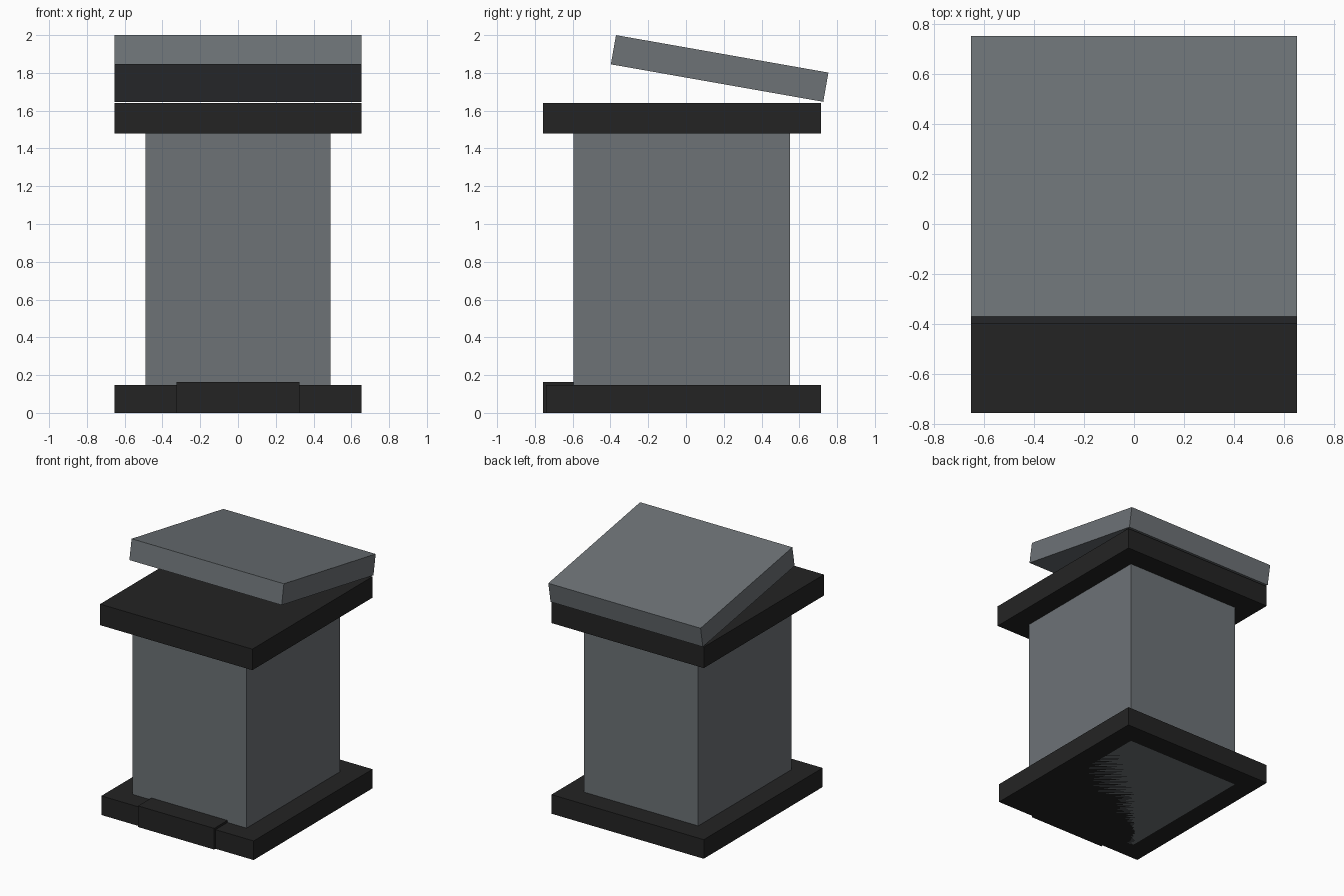
import bpy, math

if "Cube" in bpy.data.objects:
    bpy.data.objects.remove(bpy.data.objects["Cube"])


def material(name, colour):
    m = bpy.data.materials.new(name)
    m.diffuse_color = (*colour, 1.0)
    m.use_nodes = True
    m.node_tree.nodes["Principled BSDF"].inputs["Base Color"].default_value = m.diffuse_color
    return m


grey = material("slate grey", (0.153, 0.170, 0.183))
black = material("soft black", (0.0175, 0.0175, 0.0175))


def box(name, size, centre, mat, tilt=0.0):
    bpy.ops.mesh.primitive_cube_add(size=1, location=centre)
    o = bpy.context.object
    o.name = name
    o.scale = size
    bpy.ops.object.transform_apply(location=False, rotation=False, scale=True)
    o.rotation_euler.x = math.radians(tilt)
    o.data.materials.append(mat)
    return o


def span(name, width, y, z, mat):
    """Upright box centred on x, given its y and z ranges."""
    return box(name, (width, y[1] - y[0], z[1] - z[0]),
               (0, sum(y) / 2, sum(z) / 2), mat)


# Bin body standing inside the base plinth
span("body", 0.98, (-0.595, 0.55), (0, 1.48), grey)
span("base", 1.306, (-0.741, 0.715), (0, 0.148), black)

# Foot pedal, running back into the body
span("pedal", 0.652, (-0.757, -0.435), (0, 0.164), black)

# Top rim and the half-open lid hinged at the back
span("rim", 1.306, (-0.757, 0.715), (1.478, 1.641), black)
box("lid", (1.306, 1.142, 0.157), (0, 0.178, 1.8235), grey, tilt=-10)
